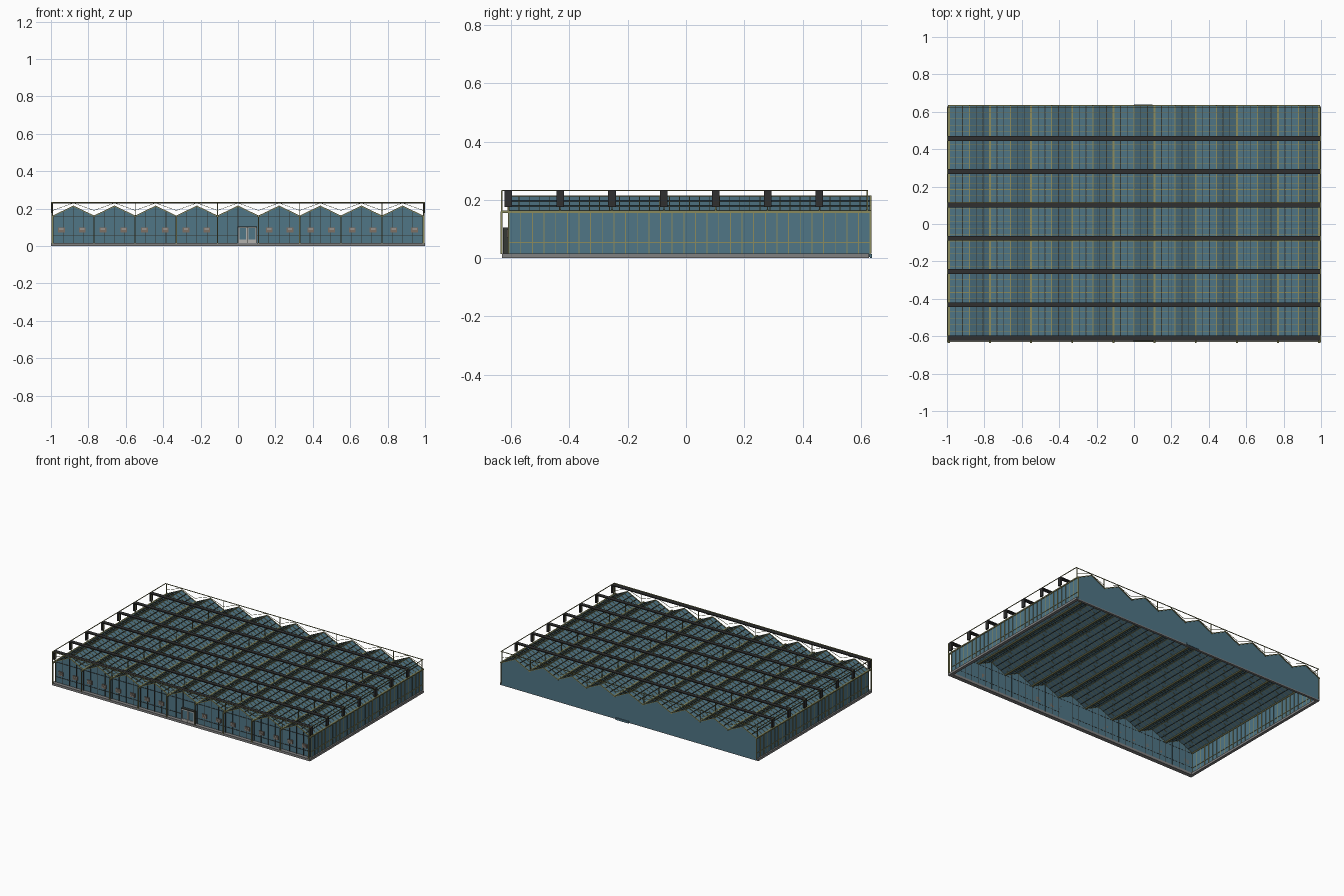
import bpy, bmesh
from mathutils import Vector, Matrix

if "Cube" in bpy.data.objects:
    bpy.data.objects.remove(bpy.data.objects["Cube"])


def material(name, rgb):
    m = bpy.data.materials.new(name)
    m.diffuse_color = (*rgb, 1)
    m.use_nodes = True
    m.node_tree.nodes["Principled BSDF"].inputs["Base Color"].default_value = m.diffuse_color
    return m


GLASS = material("glass", (0.08, 0.18, 0.24))
OLIVE = material("olive_frame", (0.26, 0.26, 0.11))
DARK = material("dark_frame", (0.035, 0.04, 0.035))
BLACK = material("screen_black", (0.03, 0.03, 0.03))
GREY = material("concrete", (0.22, 0.22, 0.22))
LIGHT = material("light_panel", (0.45, 0.44, 0.42))
BROWN = material("vent_shutter", (0.2, 0.16, 0.13))


class Part:
    """Collects boxes and bars into one mesh object."""

    def __init__(self, name, mat):
        self.name, self.mat, self.bm = name, mat, bmesh.new()

    def box(self, x0, x1, y0, y1, z0, z1):
        mat = Matrix.Translation(((x0 + x1) / 2, (y0 + y1) / 2, (z0 + z1) / 2)) \
            @ Matrix.Diagonal((x1 - x0, y1 - y0, z1 - z0, 1))
        bmesh.ops.create_cube(self.bm, size=1, matrix=mat)

    def bar(self, a, b, w=0.003):
        a, b = Vector(a), Vector(b)
        d = b - a
        rot = d.to_track_quat('Z', 'Y').to_matrix().to_4x4()
        mat = Matrix.Translation((a + b) / 2) @ rot @ Matrix.Diagonal((w, w, d.length, 1))
        bmesh.ops.create_cube(self.bm, size=1, matrix=mat)

    def done(self):
        me = bpy.data.meshes.new(self.name)
        self.bm.to_mesh(me)
        self.bm.free()
        me.materials.append(self.mat)
        ob = bpy.data.objects.new(self.name, me)
        bpy.context.collection.objects.link(ob)


# Main dimensions
BAY, X = 0.22, 0.99
YF, YB = -0.607, 0.632
EAVE, PEAK, TOP = 0.16, 0.213, 0.233
valleys = [-X + BAY * i for i in range(10)]
ridges = [v + BAY / 2 for v in valleys[:-1]]
beams = [-0.61 + 0.178 * k for k in range(7)]


def roof_z(x):
    t = ((x + X) / (BAY / 2)) % 2
    return EAVE + (PEAK - EAVE) * (1 - abs(t - 1))


# Glass shell: nine gables, open underneath
p = Part("glass_shell", GLASS)
profile = [(-X, 0.005)]
for v, r in zip(valleys, ridges):
    profile += [(v, EAVE), (r, PEAK)]
profile += [(X, EAVE), (X, 0.005)]
front = [p.bm.verts.new((x, YF, z)) for x, z in profile]
back = [p.bm.verts.new((x, YB, z)) for x, z in profile]
for i in range(len(profile) - 1):
    p.bm.faces.new((front[i], back[i], back[i + 1], front[i + 1]))
p.bm.faces.new(front)
p.bm.faces.new(back[::-1])
bmesh.ops.recalc_face_normals(p.bm, faces=p.bm.faces)
p.done()

# Concrete curb ring
p = Part("base_curb", GREY)
for s in (-1, 1):
    p.box(min(s * 0.98, s), max(s * 0.98, s), -0.632, 0.628, 0, 0.016)
p.box(-0.98, 0.98, -0.632, -0.604, 0, 0.016)
p.box(-0.98, 0.98, 0.612, 0.628, 0, 0.016)
p.done()

# Roof glazing bars up each slope, plus purlins along the building
raft, purl = Part("roof_rafters", OLIVE), Part("roof_purlins", DARK)
ridge_caps = Part("ridge_caps", OLIVE)
gutters = Part("valley_gutters", OLIVE)
N = 36
for r in ridges:
    for s in (-1, 1):
        for k in range(N + 1):
            y = YF + (YB - YF) * k / N
            raft.bar((r + s * BAY / 2, y, EAVE + 0.001), (r, y, PEAK + 0.001), 0.003)
        for f in (0.33, 0.66):
            x = r + s * BAY / 2 * f
            purl.bar((x, YF, roof_z(x) + 0.001), (x, YB, roof_z(x) + 0.001), 0.004)
    ridge_caps.bar((r, YF, PEAK), (r, YB, PEAK), 0.005)
for v in valleys:
    gutters.box(v - 0.005, v + 0.005, -0.635, 0.636, EAVE - 0.004, EAVE + 0.004)
for q in (raft, purl, ridge_caps, gutters):
    q.done()

# Front posts standing clear of the glass, and front mullions
p = Part("front_posts", OLIVE)
for v in valleys:
    p.box(v - 0.003, v + 0.003, -0.636, -0.63, 0.014, EAVE)
p.done()
p = Part("front_mullions", DARK)
for i in range(37):
    x = -X + 0.055 * i
    if not 0.005 < x < 0.095:
        p.box(x - 0.0015, x + 0.0015, YF - 0.004, YF + 0.001, 0.014, roof_z(x))
for z in (0.055, EAVE - 0.003):
    for a, b in ((-X, 0.0), (0.1, X)) if z < 0.1 else ((-X, X),):
        p.box(a, b, YF - 0.003, YF + 0.001, z - 0.001, z + 0.001)
p.done()

# Gable edge trim on both ends
p = Part("gable_trim", OLIVE)
for y in (YF - 0.002, YB + 0.002):
    for r in ridges:
        for s in (-1, 1):
            p.bar((r + s * BAY / 2, y, EAVE), (r, y, PEAK), 0.005)
for s in (-1, 1):
    p.box(s * X - 0.003, s * X + 0.003, YB, YB + 0.005, 0.016, EAVE)
p.done()

# Side wall mullions and rails
p = Part("side_mullions", OLIVE)
for s in (-1, 1):
    for k in range(32):
        y = YF + (YB - YF) * k / 31
        p.box(s * X - 0.003, s * X + 0.003, y - 0.0015, y + 0.0015, 0.014, EAVE)
    p.box(s * X - 0.003, s * X + 0.003, YF, YB, 0.053, 0.056)
p.done()

# Ventilation shutters along the front
frames, slats = Part("vent_frames", BROWN), Part("vent_slats", LIGHT)
for s in (-1, 1):
    for k in range(8):
        x = s * (0.167 + 0.111 * k)
        frames.box(x - 0.018, x + 0.018, YF - 0.007, YF, 0.072, 0.099)
        for z in (0.08, 0.086, 0.092):
            slats.box(x - 0.012, x + 0.012, YF - 0.009, YF - 0.006, z - 0.001, z + 0.001)
frames.done()
slats.done()

# Double door: frame, lower panels and window panes, sills front and back
p = Part("door_panels", LIGHT)
for x in (0.002, 0.052):
    p.box(x, x + 0.046, -0.628, -0.62, 0.004, 0.034)
    p.box(x, x + 0.005, -0.628, -0.62, 0.034, 0.1)
    p.box(x + 0.041, x + 0.046, -0.628, -0.62, 0.034, 0.1)
    p.box(x, x + 0.046, -0.628, -0.62, 0.095, 0.1)
p.done()
p = Part("door_frame", DARK)
for x in (-0.002, 0.048, 0.098):
    p.box(x, x + 0.004, -0.628, YF, 0.004, 0.104)
p.box(-0.002, 0.102, -0.628, YF, 0.1, 0.105)
p.done()
p = Part("door_panes", GLASS)
p.box(0.004, 0.096, -0.625, -0.622, 0.034, 0.096)
p.box(0.0, 0.1, YB, YB + 0.006, 0.0, 0.014)
p.done()

# Black screen strips over the roof with drop plates at both ends
p = Part("roof_screen_strips", BLACK)
for y in beams:
    p.box(-1, 1, y - 0.013, y + 0.013, TOP - 0.006, TOP + 0.001)
    for s in (-1, 1):
        p.box(s * 0.994 - 0.005, s * 0.994 + 0.005, y - 0.013, y + 0.013, 0.175, TOP)
p.done()

# Strip supports, edge rails and end bracing
p = Part("screen_supports", OLIVE)
for y in beams + [0.622]:
    for v in [valleys[0]] + valleys[2::2] + [valleys[-1]]:
        p.bar((v, y, EAVE), (v, y, TOP), 0.004)
for s in (-1, 1):
    p.bar((s * 0.997, -0.63, TOP), (s * 0.997, 0.624, TOP), 0.004)
    p.bar((s * 0.994, -0.633, 0.014), (s * 0.994, -0.633, TOP), 0.005)
for y in (-0.63, 0.622):
    p.bar((-0.998, y, TOP), (0.998, y, TOP), 0.004)
p.done()
p = Part("bracing_wires", OLIVE)
for y in (beams[0], 0.622):
    for r in ridges:
        for s in (-1, 1):
            p.bar((r + s * BAY / 2, y, 0.19), (r, y, TOP - 0.003), 0.002)
p.done()
